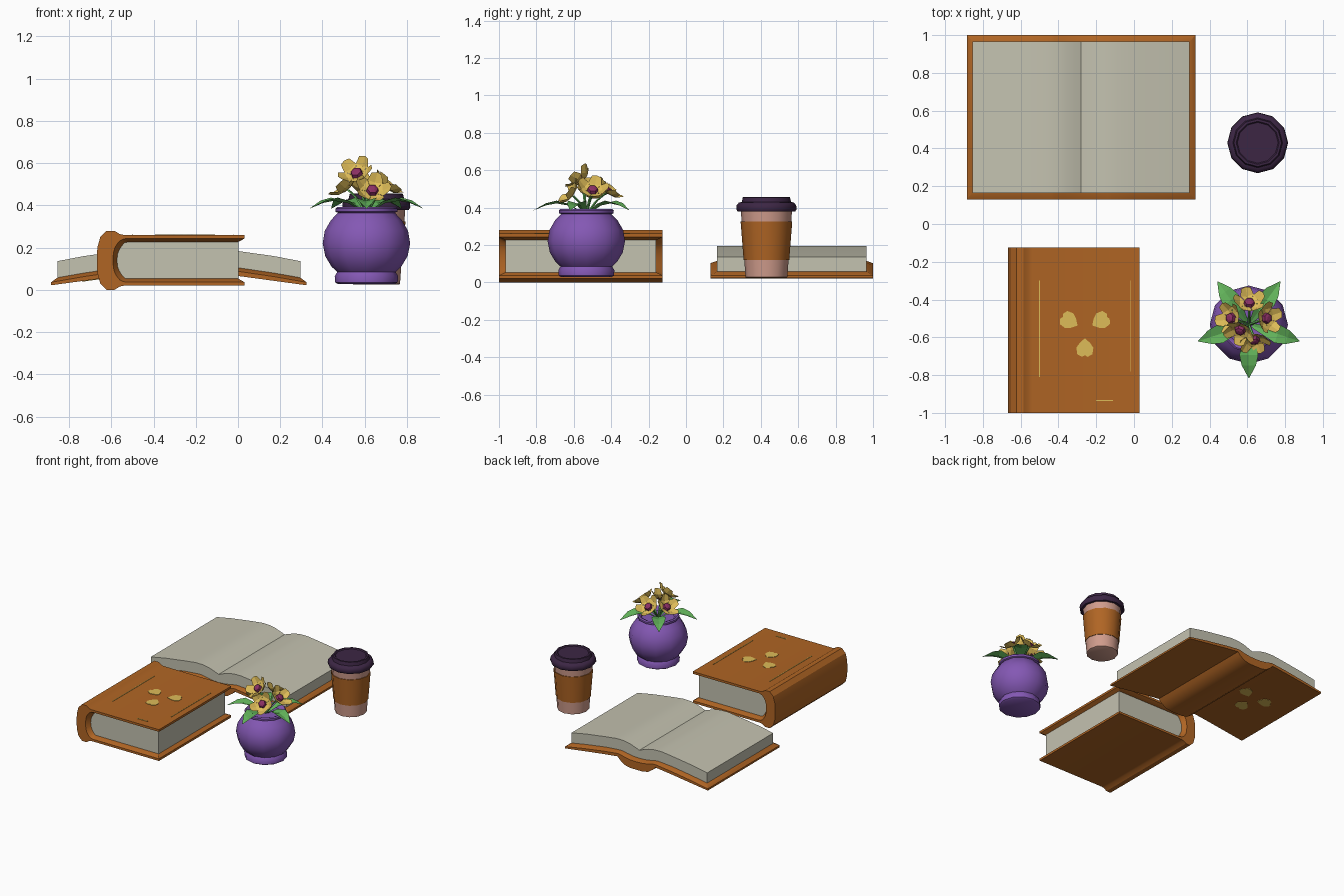
import bpy, bmesh, math
from mathutils import Vector

if "Cube" in bpy.data.objects:
    bpy.data.objects.remove(bpy.data.objects["Cube"])


def mat(name, r, g, b):
    m = bpy.data.materials.new(name)
    lin = [((c / 255 + 0.055) / 1.055) ** 2.4 for c in (r, g, b)]
    m.diffuse_color = (*lin, 1)
    m.use_nodes = True
    m.node_tree.nodes["Principled BSDF"].inputs["Base Color"].default_value = m.diffuse_color
    return m


ORANGE = mat("leather_orange", 176, 101, 36)
PAPER = mat("paper_grey", 196, 194, 176)
PURPLE = mat("pot_purple", 132, 88, 180)
PALE = mat("cup_pale", 208, 156, 140)
LID = mat("lid_dark", 60, 38, 68)
YELLOW = mat("petal_yellow", 222, 188, 88)
GREEN = mat("leaf_green", 98, 178, 90)
MAGENTA = mat("flower_centre", 140, 48, 100)


def make(name, verts, faces, mats, idx=None, smooth=None):
    me = bpy.data.meshes.new(name)
    me.from_pydata([tuple(v) for v in verts], [], faces)
    for m in mats:
        me.materials.append(m)
    for i, p in enumerate(me.polygons):
        p.use_smooth = smooth is not None
        if idx:
            p.material_index = idx[i]
    bm = bmesh.new()
    bm.from_mesh(me)
    bmesh.ops.recalc_face_normals(bm, faces=bm.faces)
    bm.to_mesh(me)
    bm.free()
    if smooth is not None:
        me.set_sharp_from_angle(angle=math.radians(smooth))
    ob = bpy.data.objects.new(name, me)
    bpy.context.collection.objects.link(ob)
    return ob


def stack(name, rings, material, smooth=None):
    """Loft rings; each is an (x, z) curve spanning y0 to y1. Ends are strips."""
    verts, faces = [], []
    n = len(rings[0][0])
    for curve, y0, y1 in rings:
        verts += [(x, y0, z) for x, z in curve] + [(x, y1, z) for x, z in reversed(curve)]
    for r in range(len(rings) - 1):
        a, b = r * 2 * n, (r + 1) * 2 * n
        for i in range(2 * n):
            j = (i + 1) % (2 * n)
            faces.append((a + i, a + j, b + j, b + i))
    for base in (0, (len(rings) - 1) * 2 * n):
        for i in range(n - 1):
            faces.append((base + i, base + i + 1, base + 2 * n - 2 - i, base + 2 * n - 1 - i))
    return make(name, verts, faces, [material], smooth=smooth)


def lathe(name, profile, centre, sides, mats, rule=lambda z: 0, smooth=40):
    verts, faces, idx = [], [], []
    for r, z in profile:
        for k in range(sides):
            a = math.tau * k / sides
            verts.append((centre[0] + r * math.cos(a), centre[1] + r * math.sin(a), z))
    for i in range(len(profile) - 1):
        for k in range(sides):
            l = (k + 1) % sides
            faces.append((i * sides + k, i * sides + l, (i + 1) * sides + l, (i + 1) * sides + k))
            idx.append(rule((profile[i][1] + profile[i + 1][1]) / 2))
    last = (len(profile) - 1) * sides
    faces += [tuple(range(sides)), tuple(range(last, last + sides))]
    idx += [rule(profile[0][1]), rule(profile[-1][1])]
    return make(name, verts, faces, mats, idx, smooth)


def mirror_z(half, mid=0.14):
    return half + [(x, 2 * mid - z) for x, z in reversed(half) if abs(z - mid) > 1e-6]


def mirror_x(half, mid=-0.28):
    """half is (distance from the gutter, z), outer edge first, ending at 0."""
    return [(mid - d, z) for d, z in half] + [(mid + d, z) for d, z in reversed(half[:-1])]


# Closed book: one wrap-around case with sloped inner lips, plus page block
outer = mirror_z([(.03, .26), (-.54, .26), (-.56, .264), (-.585, .28), (-.622, .28), (-.652, .25), (-.666, .2), (-.668, .14)])
lip = mirror_z([(.03, .243), (-.53, .243), (-.545, .24), (-.56, .232), (-.572, .218), (-.583, .2), (-.59, .175), (-.592, .14)])
inner = mirror_z([(0, .226), (-.52, .226), (-.535, .225), (-.545, .215), (-.553, .205), (-.562, .19), (-.57, .17), (-.573, .14)])
stack("closed_book_case", [(outer, -1, -.125), (lip, -1, -.125), (inner, -.965, -.16)], ORANGE, 28)
stack("closed_book_pages", [([(-.58, .228), (0.002, .228)], -.965, -.16), ([(-.58, .052), (0.002, .052)], -.965, -.16)], PAPER)

# Open book: sagging case with spine bulge below, two page stacks meeting in a gutter
under = mirror_x([(.605, .022), (.45, .043), (.28, .066), (.16, .08), (.14, .058), (.10, .03), (.05, .02), (0, .02)])
rim = mirror_x([(.605, .036), (.45, .063), (.28, .088), (.16, .102), (.14, .1), (.10, .09), (.05, .082), (0, .08)])
bed = mirror_x([(.575, .058), (.45, .08), (.28, .105), (.16, .115), (.14, .113), (.10, .105), (.05, .097), (0, .095)])
page_top = mirror_x([(.575, .136), (.45, .16), (.28, .184), (.19, .195), (.13, .194), (.08, .185), (.03, .168), (0, .156)])
stack("open_book_case", [(under, .13, 1), (rim, .13, 1), (bed, .165, .965)], ORANGE, 28)
stack("open_book_pages", [(bed, .165, .965), (page_top, .165, .965)], PAPER, 20)


# Cover emblem: three thin petal plates, following the cover surface
def plate(name, outline, surf, up):
    n = len(outline)
    verts = [(x, y, surf(x) - up * .002) for x, y in outline] + [(x, y, surf(x) + up * .003) for x, y in outline]
    faces = [tuple(range(n)), tuple(range(n, 2 * n))]
    faces += [(i, (i + 1) % n, n + (i + 1) % n, n + i) for i in range(n)]
    make(name, verts, faces, [YELLOW])


PETAL = [(-.05, 0), (-.025, .028), (.0, .045), (.035, .04), (.048, .015), (.04, 0),
         (.048, -.015), (.035, -.04), (0, -.045), (-.025, -.028)]


def emblem(name, cx, cy, surf, up):
    for k, deg in enumerate((30, 150, 270)):
        a = math.radians(deg)
        c, s = math.cos(a), math.sin(a)
        pts = [(cx + (.095 + u) * c - v * s, cy + (.095 + u) * s + v * c) for u, v in PETAL]
        plate(f"{name}_petal_{k}", pts, surf, up)


def flat_top(x):
    return .26


emblem("closed_book_emblem", -.26, -.56, flat_top, 1)
emblem("open_book_emblem", -.605, .565, lambda x: .066 - (-.28 - x - .28) * .1354, -1)
for k, (x0, x1, y0, y1) in enumerate([(-.503, -.498, -.81, -.3), (-.022, -.018, -.78, -.3), (-.2, -.11, -.938, -.932)]):
    plate(f"closed_book_line_{k}", [(x0, y0), (x1, y0), (x1, y1), (x0, y1)], flat_top, 1)

# Takeaway cup: tapered body, raised sleeve, stepped lid
CUP = (.655, .43)
lathe("cup_body", [(.106, .025), (.112, .028), (.137, .385)], CUP, 12, [PALE])
lathe("cup_sleeve", [(.116, .12), (.122, .12), (.138, .325), (.131, .325)], CUP, 12, [ORANGE])
lathe("cup_lid", [(.13, .378), (.153, .378), (.161, .39), (.159, .412), (.148, .426), (.132, .43),
                  (.126, .455), (.114, .456), (.108, .449)], CUP, 12, [LID])

# Flower pot
POT = (.608, -.533)
lathe("flower_pot", [(.135, .028), (.148, .036), (.15, .065), (.138, .085), (.165, .11), (.195, .16), (.207, .22),
                     (.197, .28), (.168, .33), (.135, .365), (.146, .37), (.147, .385), (.138, .392),
                     (.122, .385), (.115, .365)], POT, 12, [PURPLE], smooth=50)

# Five arching leaves with a centre fold
for k in range(5):
    a = math.radians(-90 + 72 * k)
    d, s = Vector((math.cos(a), math.sin(a), 0)), Vector((-math.sin(a), math.cos(a), 0))
    verts = []
    for r, z, w in [(.02, .37, .01), (.09, .41, .03), (.16, .422, .05), (.215, .412, .038), (.282, .385, .002)]:
        mid = Vector((*POT, z)) + d * r
        verts += [mid - s * w + Vector((0, 0, w * .3)), mid, mid + s * w + Vector((0, 0, w * .3))]
    faces = [(3 * i + j, 3 * i + j + 1, 3 * i + j + 4, 3 * i + j + 3) for i in range(4) for j in range(2)]
    make(f"leaf_{k}", verts, faces, [GREEN])


# Flowers: stem, magenta centre and five cupped petals
def flower(k, pos, facing):
    pos, n = Vector(pos), Vector(facing).normalized()
    q = n.to_track_quat('Z', 'Y')
    verts, faces, idx = [], [], []
    for p in range(5):
        a = math.tau * p / 5
        b = len(verts)
        for r, t, h in [(.012, -.008, 0), (.012, .008, 0), (.05, -.036, .016), (.05, .036, .016),
                        (.078, -.026, .042), (.088, 0, .042), (.078, .026, .042), (.05, 0, .008)]:
            c, s = math.cos(a), math.sin(a)
            verts.append(pos + q @ Vector((r * c - t * s, r * s + t * c, h)))
        faces += [(b, b + 7, b + 2), (b, b + 1, b + 7), (b + 1, b + 3, b + 7),
                  (b + 2, b + 7, b + 5, b + 4), (b + 7, b + 3, b + 6, b + 5)]
        idx += [0] * 5
    b = len(verts)
    for r, h in [(.03, .006), (.026, .024), (.012, .03)]:
        for p in range(6):
            a = math.tau * p / 6
            verts.append(pos + q @ Vector((r * math.cos(a), r * math.sin(a), h)))
    for i in range(2):
        for p in range(6):
            o = (p + 1) % 6
            faces.append((b + 6 * i + p, b + 6 * i + o, b + 6 * i + 6 + o, b + 6 * i + 6 + p))
    faces.append(tuple(range(b + 12, b + 18)))
    idx += [1] * 13
    make(f"flower_{k}", verts, faces, [YELLOW, MAGENTA], idx)
    # Stem bends from the pot centre up to the back of the bloom
    root = Vector((*POT, .36))
    knee = (root + pos) / 2 + Vector((0, 0, .015))
    verts = [c + Vector((.008 * math.cos(math.tau * p / 5), .008 * math.sin(math.tau * p / 5), 0))
             for c in (root, knee, pos) for p in range(5)]
    faces = [(5 * i + p, 5 * i + (p + 1) % 5, 5 * i + 5 + (p + 1) % 5, 5 * i + 5 + p) for i in range(2) for p in range(5)]
    make(f"stem_{k}", verts, faces + [tuple(range(5)), tuple(range(10, 15))], [GREEN])


for k, (pos, facing) in enumerate([((.52, -.50, .475), (-.65, .1, .75)), ((.695, -.50, .485), (.65, .05, .75)),
                                   ((.61, -.425, .48), (.05, .65, .75)), ((.635, -.605, .465), (.1, -.8, .6)),
                                   ((.565, -.555, .545), (-.25, -.6, .6))]):
    flower(k, pos, facing)
